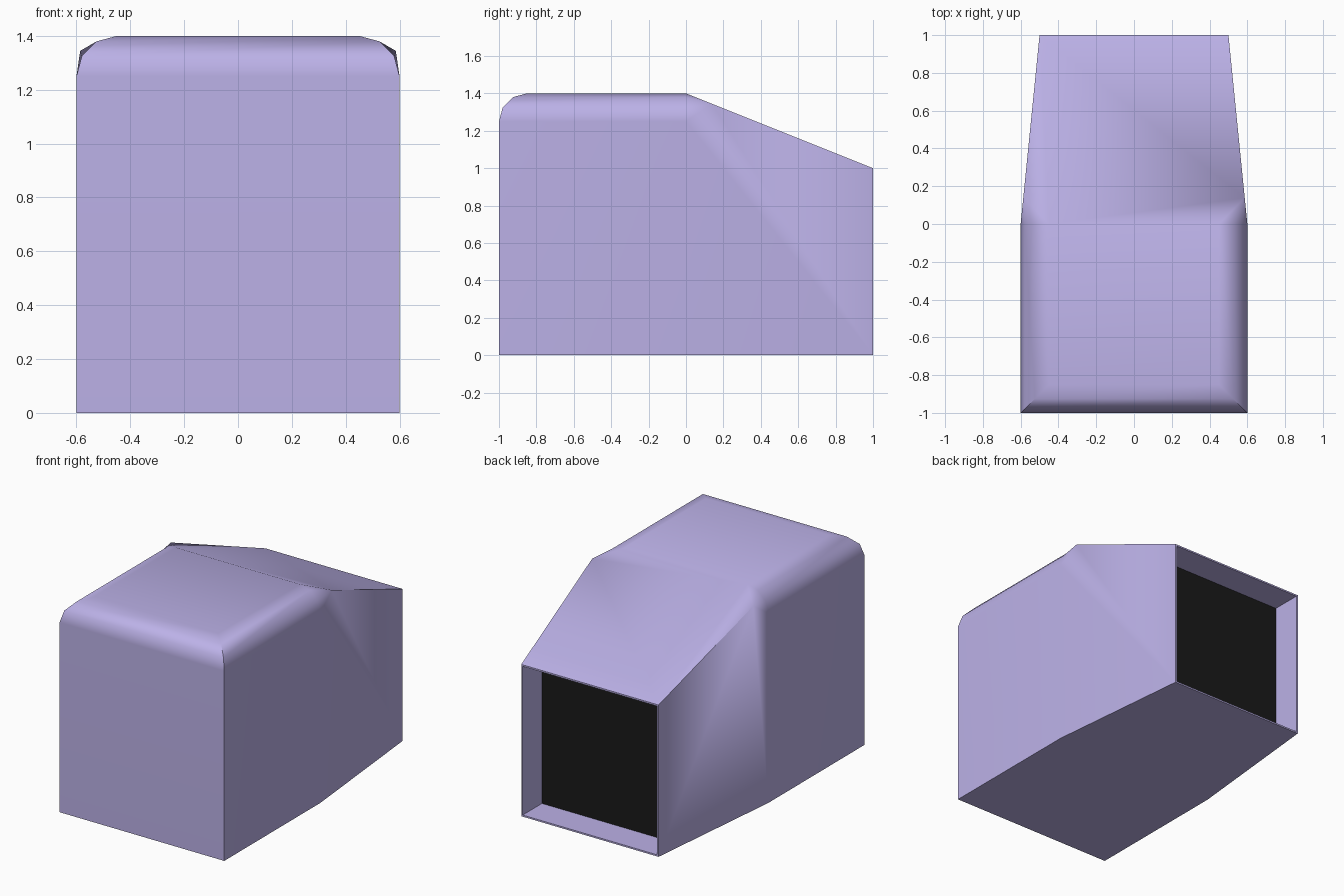
import bpy, bmesh, math

if "Cube" in bpy.data.objects:
    bpy.data.objects.remove(bpy.data.objects["Cube"])


def material(name, color):
    m = bpy.data.materials.new(name)
    m.diffuse_color = color
    m.use_nodes = True
    m.node_tree.nodes["Principled BSDF"].inputs["Base Color"].default_value = m.diffuse_color
    return m


# Cabinet shell: three cross-sections (y, half width, height) from front to back
SECTIONS = [(-1, 0.6, 1.4), (0, 0.6, 1.4), (1, 0.5, 1.0)]
bm = bmesh.new()
rings = [[bm.verts.new(p) for p in
          ((-w, y, 0), (w, y, 0), (w, y, h), (-w, y, h))]
         for y, w, h in SECTIONS]
for a, b in zip(rings, rings[1:]):
    for i in range(4):
        j = (i + 1) % 4
        bm.faces.new((a[i], a[j], b[j], b[i]))
bm.faces.new(rings[0])
back = bm.faces.new(rings[-1])
bmesh.ops.recalc_face_normals(bm, faces=bm.faces)

# Recessed dark opening at the back
bmesh.ops.inset_region(bm, faces=[back], thickness=0.015)
inner = bmesh.ops.extrude_discrete_faces(bm, faces=[back])["faces"][0]
for v in inner.verts:
    v.co.y -= 0.2
inner.material_index = 1

# Rounded front and side edges of the flat top
top = [e for e in bm.edges
       if all(v.co.z > 1.39 for v in e.verts)
       and min(v.co.y for v in e.verts) < -0.5]
bmesh.ops.bevel(bm, geom=top, offset=0.15, segments=3, profile=0.5,
                affect='EDGES', clamp_overlap=True)
for e in bm.edges:
    if all(abs(v.co.y) < 0.001 and v.co.z > 1.39 for v in e.verts):
        e.smooth = False
bmesh.ops.recalc_face_normals(bm, faces=bm.faces)

mesh = bpy.data.meshes.new("cabinet_shell")
bm.to_mesh(mesh)
bm.free()
shell = bpy.data.objects.new("cabinet_shell", mesh)
bpy.context.collection.objects.link(shell)
mesh.materials.append(material("purple_shell", (0.5, 0.44, 0.8, 1)))
mesh.materials.append(material("dark_opening", (0.01, 0.01, 0.01, 1)))

# Smooth the rounding while keeping the large panels flat
bpy.context.view_layer.objects.active = shell
shell.select_set(True)
bpy.ops.object.shade_smooth_by_angle(angle=math.radians(40), keep_sharp_edges=True)
wn = shell.modifiers.new("flat_panels", 'WEIGHTED_NORMAL')
wn.keep_sharp = True
